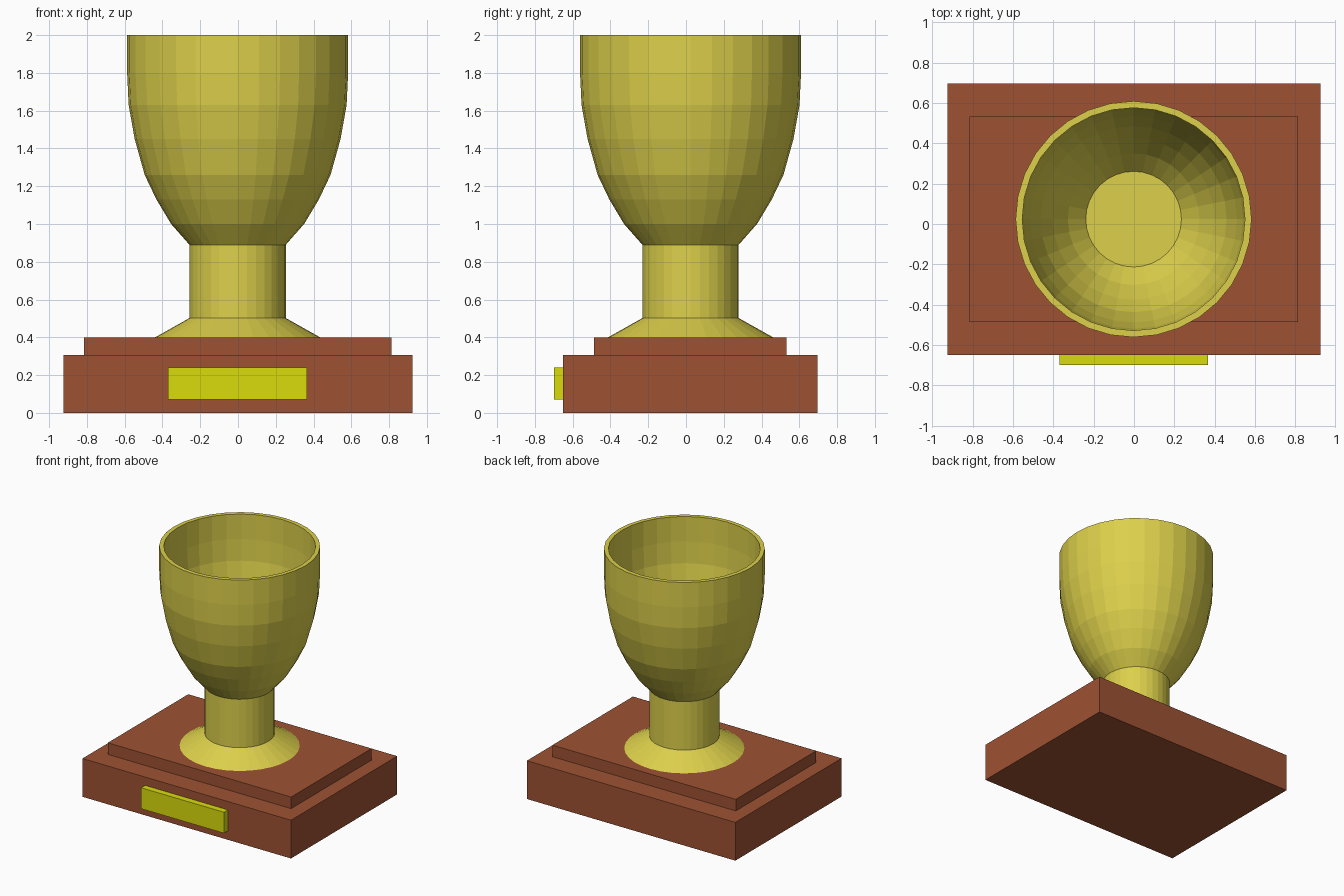
import bpy, bmesh, math
from mathutils import Vector

if "Cube" in bpy.data.objects:
    bpy.data.objects.remove(bpy.data.objects["Cube"])

CY = 0.024      # shared centre line of cup and plinth
SIDES = 32


def material(name, rgb):
    m = bpy.data.materials.new(name)
    m.diffuse_color = (*rgb, 1)
    m.use_nodes = True
    m.node_tree.nodes["Principled BSDF"].inputs["Base Color"].default_value = m.diffuse_color
    return m


def finish(bm, name, mat):
    bmesh.ops.recalc_face_normals(bm, faces=bm.faces)
    me = bpy.data.meshes.new(name)
    bm.to_mesh(me)
    bm.free()
    me.materials.append(mat)
    ob = bpy.data.objects.new(name, me)
    bpy.context.collection.objects.link(ob)
    return ob


def box(name, lo, hi, mat):
    lo, hi = Vector(lo), Vector(hi)
    bm = bmesh.new()
    bmesh.ops.create_cube(bm, size=1)
    bmesh.ops.scale(bm, vec=hi - lo, verts=bm.verts)
    bmesh.ops.translate(bm, vec=(lo + hi) / 2, verts=bm.verts)
    return finish(bm, name, mat)


def lathe(name, profile, mat):
    bm = bmesh.new()
    vs = [bm.verts.new((r, 0, z)) for r, z in profile]
    es = [bm.edges.new(p) for p in zip(vs, vs[1:])]
    bmesh.ops.spin(bm, geom=vs + es, cent=(0, 0, 0), axis=(0, 0, 1),
                   angle=math.tau, steps=SIDES)
    bmesh.ops.remove_doubles(bm, verts=bm.verts, dist=1e-4)
    ob = finish(bm, name, mat)
    ob.location = (-0.002, CY, 0)
    return ob


gold = material("gold", (0.72, 0.63, 0.07))
wood = material("wood", (0.34, 0.085, 0.033))
brass = material("bright_brass", (0.7, 0.72, 0.004))

# Stepped wooden plinth
box("plinth_base", (-0.925, -0.65, 0), (0.925, 0.696, 0.307), wood)
box("plinth_step", (-0.815, -0.486, 0.307), (0.812, 0.533, 0.4), wood)

# Blank plate on the front
box("front_plate", (-0.37, -0.7, 0.072), (0.366, -0.65, 0.24), brass)

# Flared foot and stem
lathe("foot_and_stem", [(0, 0.4), (0.437, 0.4), (0.255, 0.502), (0.255, 0.89), (0, 0.89)], gold)

# Hollow bowl: outside up, over the rim, inside down to the floor
lathe("bowl", [(0, 0.89), (0.255, 0.89), (0.352, 1.0), (0.43, 1.13), (0.492, 1.26),
               (0.545, 1.45), (0.577, 1.63), (0.585, 1.8), (0.585, 2.0),
               (0.552, 2.0), (0.552, 1.8), (0.543, 1.63), (0.512, 1.46), (0.461, 1.275),
               (0.4, 1.148), (0.326, 1.022), (0.237, 0.915), (0, 0.915)], gold)
